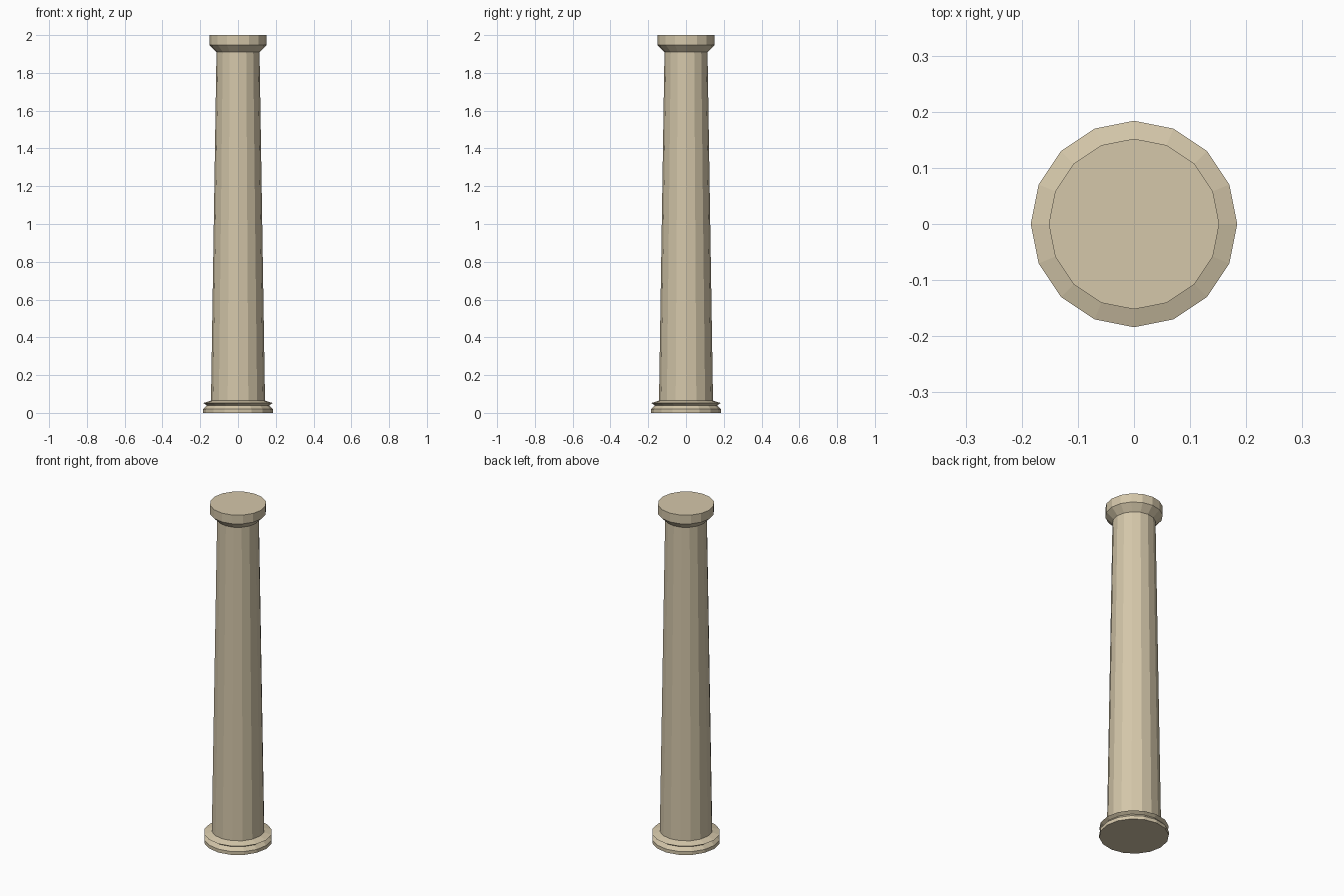
import bpy, bmesh, math

if "Cube" in bpy.data.objects:
    bpy.data.objects.remove(bpy.data.objects["Cube"])

SIDES = 16

stone = bpy.data.materials.new("pale_stone")
stone.diffuse_color = (0.66, 0.57, 0.40, 1)
stone.use_nodes = True
stone.node_tree.nodes["Principled BSDF"].inputs["Base Color"].default_value = stone.diffuse_color


def lathe(name, profile):
    """Revolve (radius, z) points into a closed, flat-sided solid."""
    bm = bmesh.new()
    rings = [[bm.verts.new((r * math.cos(2 * math.pi * i / SIDES),
                            r * math.sin(2 * math.pi * i / SIDES), z))
              for i in range(SIDES)] for r, z in profile]
    for low, high in zip(rings, rings[1:]):
        for i in range(SIDES):
            j = (i + 1) % SIDES
            bm.faces.new((low[i], low[j], high[j], high[i]))
    bm.faces.new(rings[0][::-1])
    bm.faces.new(rings[-1])
    mesh = bpy.data.meshes.new(name)
    bm.to_mesh(mesh)
    bm.free()
    mesh.materials.append(stone)
    obj = bpy.data.objects.new(name, mesh)
    bpy.context.collection.objects.link(obj)
    return obj


# Whole column in one profile: grooved base, tapered shaft, flared capital
lathe("column", [
    (0.184, 0.0), (0.184, 0.02), (0.165, 0.04),
    (0.184, 0.052), (0.143, 0.065),
    (0.114, 1.91),
    (0.152, 1.948), (0.152, 2.0),
])
